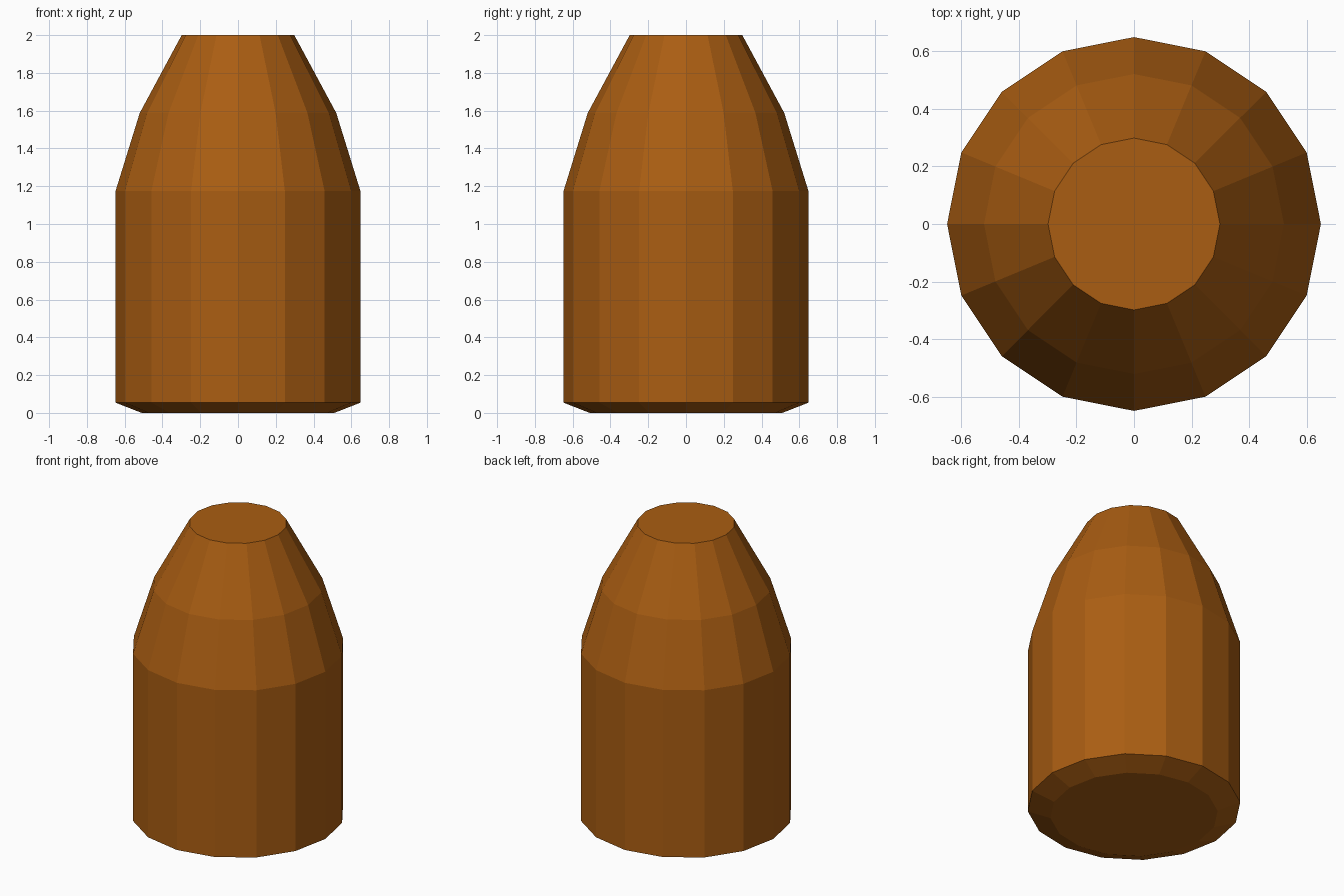
import bpy, bmesh
from math import cos, sin, tau

if "Cube" in bpy.data.objects:
    bpy.data.objects.remove(bpy.data.objects["Cube"])

SIDES = 16
# Profile from base to tip: (radius, height)
PROFILE = [(0.51, 0.0), (0.648, 0.054), (0.648, 1.175), (0.52, 1.588), (0.298, 2.0)]

# Stacked rings joined by flat quads
bm = bmesh.new()
rings = [[bm.verts.new((r * cos(tau * i / SIDES), r * sin(tau * i / SIDES), z))
          for i in range(SIDES)] for r, z in PROFILE]
for low, high in zip(rings, rings[1:]):
    for i in range(SIDES):
        j = (i + 1) % SIDES
        bm.faces.new((low[i], low[j], high[j], high[i]))

# Flat base and tip caps
bm.faces.new(rings[0][::-1])
bm.faces.new(rings[-1])

mesh = bpy.data.meshes.new("tapered_body")
bm.to_mesh(mesh)
bm.free()
body = bpy.data.objects.new("tapered_body", mesh)
bpy.context.collection.objects.link(body)

# Copper-orange colour
mat = bpy.data.materials.new("copper_orange")
mat.diffuse_color = (0.40, 0.11, 0.006, 1.0)
mat.use_nodes = True
mat.node_tree.nodes["Principled BSDF"].inputs["Base Color"].default_value = mat.diffuse_color
mesh.materials.append(mat)
